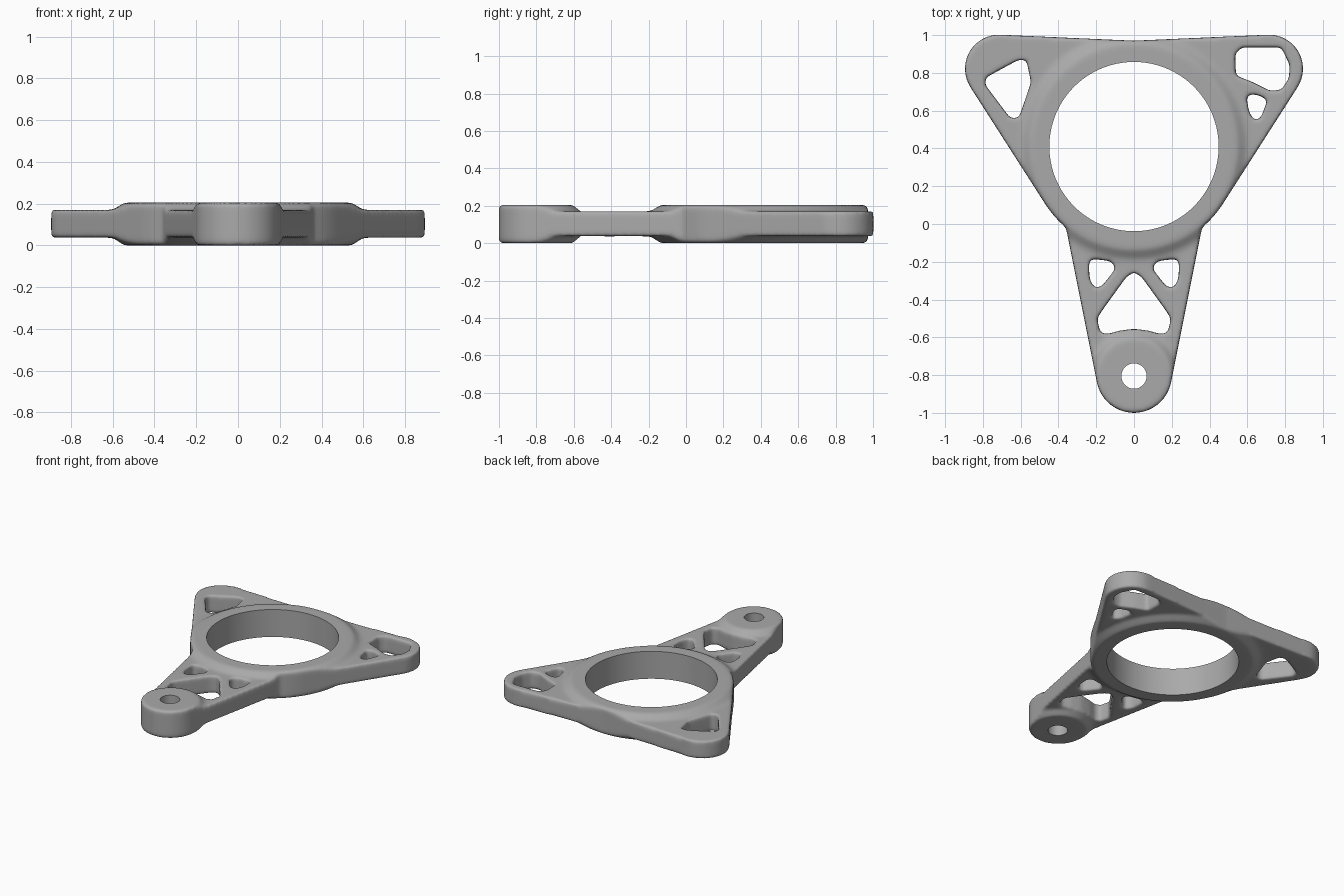
import bpy, bmesh, math
from mathutils import Vector
from mathutils.geometry import convex_hull_2d

cube = bpy.data.objects.get("Cube")
if cube:
    bpy.data.objects.remove(cube, do_unlink=True)

HEIGHT, LOW, HIGH = 0.205, 0.037, 0.17
RING, TIP = (0, 0.41), (0, -0.8)

metal = bpy.data.materials.new("light grey metal")
metal.use_nodes = True
grey = (0.4, 0.4, 0.4, 1)
metal.diffuse_color = grey
metal.node_tree.nodes["Principled BSDF"].inputs["Base Color"].default_value = grey


def circle(centre, r, n=96):
    return [(centre[0] + r * math.cos(math.tau * i / n),
             centre[1] + r * math.sin(math.tau * i / n)) for i in range(n)]


def hull(points):
    return [points[i] for i in convex_hull_2d([Vector(p) for p in points])]


def mirrored(points):
    return [(-x, y) for x, y in reversed(points)]


def loft(name, layers):
    """Closed solid through matching loops, given as (z, points)."""
    bm = bmesh.new()
    loops = [[bm.verts.new((x, y, z)) for x, y in pts] for z, pts in layers]
    n = len(loops[0])
    for a, b in zip(loops, loops[1:]):
        for i in range(n):
            j = (i + 1) % n
            bm.faces.new((a[i], a[j], b[j], b[i]))
    bm.faces.new(loops[0])
    bm.faces.new(loops[-1])
    bmesh.ops.recalc_face_normals(bm, faces=bm.faces)
    mesh = bpy.data.meshes.new(name)
    bm.to_mesh(mesh)
    bm.free()
    mesh.materials.append(metal)
    ob = bpy.data.objects.new(name, mesh)
    bpy.context.collection.objects.link(ob)
    return ob


def prism(name, pts, low=-0.1, high=0.4):
    return loft(name, [(low, pts), (high, pts)])


def boss(name, centre, r_top, r_skirt):
    """Full-height disc whose skirt blends into the thin web."""
    top, skirt = circle(centre, r_top), circle(centre, r_skirt)
    return loft(name, [(0, top), (LOW, skirt), (HIGH, skirt), (HEIGHT, top)])


helpers = []


def boolean(ob, other, operation):
    mod = ob.modifiers.new(operation.lower(), 'BOOLEAN')
    mod.operation, mod.object, mod.solver = operation, other, 'EXACT'
    other.hide_render = True
    helpers.append(other)


# Outline: two corner arms tangent to the ring, and the long front arm
ring_edge = circle(RING, 0.56)
outline = prism("outline", hull(ring_edge + circle((0.715, 0.822), 0.18)))
boolean(outline, prism("left_arm", hull(ring_edge + circle((-0.715, 0.822), 0.18))), 'UNION')
boolean(outline, prism("front_arm", hull(circle(TIP, 0.2) + [(0.37, 0.03), (-0.37, 0.03)])), 'UNION')

# Thickness: thin web with a raised ring and a raised front boss
bracket = prism("mounting_bracket", [(-1.2, -1.2), (1.2, -1.2), (1.2, 1.2), (-1.2, 1.2)], LOW, HIGH)
boolean(bracket, boss("ring_boss", RING, 0.545, 0.6), 'UNION')
boolean(bracket, boss("tip_boss", TIP, 0.195, 0.235), 'UNION')
boolean(bracket, outline, 'INTERSECT')

# Lightening windows
half_arch = [(0, -0.555), (0.08, -0.565), (0.14, -0.583), (0.18, -0.575),
             (0.195, -0.5), (0.17, -0.46), (0.04, -0.28)]
small = [(0.24, -0.2), (0.22, -0.185), (0.13, -0.195), (0.1, -0.22),
         (0.1, -0.24), (0.17, -0.33), (0.21, -0.34), (0.235, -0.29)]
windows = {
    "front_window": half_arch + [(0, -0.255)] + mirrored(half_arch[1:]),
    "small_window_left": small,
    "small_window_right": mirrored(small),
    "right_corner_window": [(-0.79, 0.74), (-0.785, 0.775), (-0.61, 0.87), (-0.57, 0.87),
                            (-0.545, 0.75), (-0.61, 0.56), (-0.655, 0.56)],
    "left_corner_window": [(0.535, 0.9), (0.57, 0.935), (0.78, 0.935), (0.825, 0.84),
                           (0.82, 0.77), (0.78, 0.71), (0.72, 0.705), (0.62, 0.755), (0.54, 0.785)],
    "left_small_window": [(0.595, 0.67), (0.62, 0.69), (0.68, 0.675), (0.705, 0.65),
                          (0.67, 0.56), (0.64, 0.545), (0.61, 0.59)],
}
for name, pts in windows.items():
    boolean(bracket, prism(name, pts), 'DIFFERENCE')

# Soft cast surface
remesh = bracket.modifiers.new("cast", 'REMESH')
remesh.mode, remesh.voxel_size = 'VOXEL', 0.01
soften = bracket.modifiers.new("soften", 'SMOOTH')
soften.factor, soften.iterations = 0.5, 18

# Crisp machined bores
boolean(bracket, prism("ring_bore", circle(RING, 0.448, 128)), 'DIFFERENCE')
boolean(bracket, prism("tip_bore", circle((0, -0.805), 0.067, 48)), 'DIFFERENCE')

bpy.ops.object.select_all(action='DESELECT')
bracket.select_set(True)
bpy.context.view_layer.objects.active = bracket
bpy.ops.object.convert(target='MESH')
bpy.ops.object.shade_smooth_by_angle(angle=math.radians(40))
for ob in helpers:
    bpy.data.objects.remove(ob, do_unlink=True)
